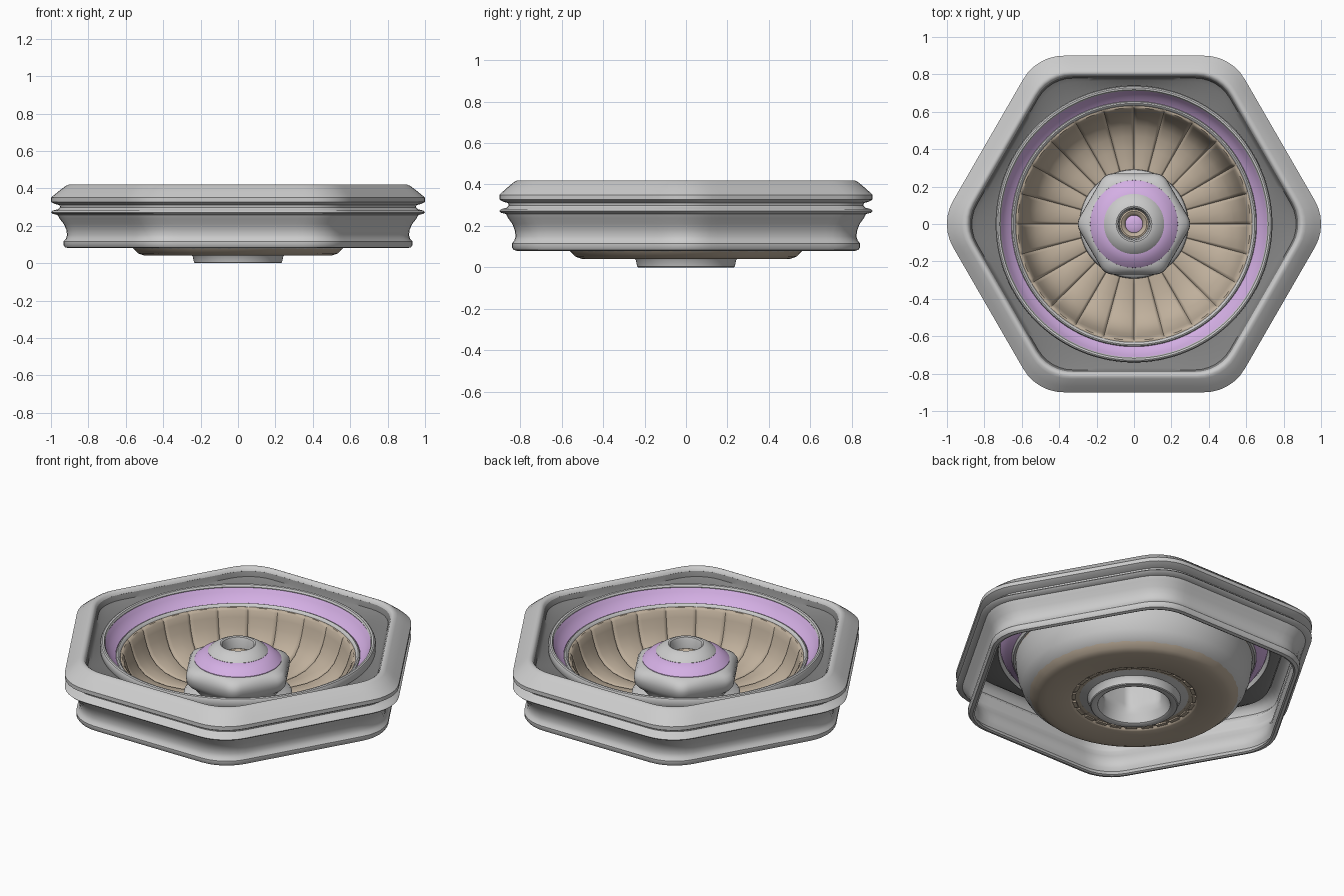
import bpy, bmesh, math
from math import pi, cos, sin, tan, atan, sqrt

PURPLE = ("lilac", (0.66, 0.43, 0.78, 1))
TAN = ("tan", (0.52, 0.43, 0.33, 1))
DARK = ("dark_grey", (0.22, 0.22, 0.22, 1))


def material(spec):
    m = bpy.data.materials.get(spec[0]) or bpy.data.materials.new(spec[0])
    m.diffuse_color = spec[1]
    return m


def hex_radius(th, r=0.278):
    """Polar radius of a rounded hexagon with apothem 1 and corners on +-x."""
    phi = abs((th % (pi / 3)) - pi / 6)
    if phi <= atan((1 - r) * tan(pi / 6)):
        return 1 / cos(phi)
    d, psi = (1 - r) / cos(pi / 6), pi / 6 - phi
    return d * cos(psi) + sqrt(r * r - (d * sin(psi)) ** 2)


def sweep(name, rows, color=None, closed=True, angles=None, grooves=None, sharp=35):
    """Turn rows (radius, z, roundness[, groove]) around z; roundness 0 = hexagon, 1 = circle."""
    angles = angles or [2 * pi * i / 144 for i in range(144)]
    grooves = grooves or [0] * len(angles)
    bm = bmesh.new()
    rings = []
    for row in rows:
        a, z, t = row[:3]
        g = row[3] if len(row) > 3 else 0
        ring = []
        for th, depth in zip(angles, grooves):
            rad = a * (t + (1 - t) * hex_radius(th)) + depth * g * 0.6
            ring.append(bm.verts.new((rad * cos(th), rad * sin(th), z - depth * g)))
        rings.append(ring)
    n = len(angles)
    pairs = list(zip(rings, rings[1:]))
    if closed:
        pairs.append((rings[-1], rings[0]))
    for p, q in pairs:
        for i in range(n):
            j = (i + 1) % n
            bm.faces.new((p[i], p[j], q[j], q[i]))
    if not closed:
        bm.faces.new(rings[0])
        bm.faces.new(rings[-1])
    bmesh.ops.recalc_face_normals(bm, faces=bm.faces[:])
    mesh = bpy.data.meshes.new(name)
    bm.to_mesh(mesh)
    bm.free()
    for f in mesh.polygons:
        f.use_smooth = True
    mesh.set_sharp_from_angle(angle=math.radians(sharp))
    ob = bpy.data.objects.new(name, mesh)
    bpy.context.collection.objects.link(ob)
    if color:
        mesh.materials.append(material(color))
    return ob


def lathe(name, pts, color=None, closed=True, **kw):
    return sweep(name, [(p[0], p[1], 1) + tuple(p[2:]) for p in pts], color, closed, **kw)


# Hexagonal frame: thin grooved wall, hollow underneath
outer = [(.815, .08), (.832, .085), (.84, .098), (.84, .115), (.828, .13), (.822, .15),
         (.826, .18), (.838, .21), (.858, .238), (.868, .258), (.892, .264), (.90, .272),
         (.892, .281), (.866, .288), (.856, .298), (.858, .310), (.884, .318), (.90, .328),
         (.90, .35), (.868, .38), (.828, .413), (.815, .42), (.805, .42), (.796, .414), (.79, .40)]
inner = [(.80, .392), (.82, .39), (.85, .365), (.86, .34), (.84, .315), (.838, .295),
         (.848, .27), (.845, .25), (.822, .21), (.81, .18), (.806, .15), (.81, .13),
         (.82, .112), (.812, .095), (.805, .085)]
sweep("hex_frame", [(a, z, 0) for a, z in outer + inner])

# Dark tray from the frame's top edge to the round opening
sweep("dark_tray", [(.798, .41, 0), (.788, .395, 0), (.78, .372, 0), (.768, .36, .15), (.73, .345, 1),
                    (.73, .333, 1), (.77, .345, .15), (.792, .362, 0), (.805, .39, 0)], DARK)

# Round lip, coloured sloping band and inner bead
lathe("outer_lip", [(.728, .33), (.739, .345), (.740, .38), (.735, .391), (.728, .395),
                    (.718, .393), (.712, .382), (.718, .36)])
lathe("coloured_band", [(.718, .386), (.70, .358), (.682, .332), (.656, .312),
                        (.656, .298), (.69, .315), (.712, .345), (.722, .37)], PURPLE)
lathe("inner_bead", [(.656, .306), (.652, .314), (.645, .317), (.638, .313), (.632, .302),
                     (.634, .285), (.648, .285)])

# Bowl of 24 slats separated by grooves
angles, grooves = [], []
for i in range(24):
    for f, d in ((0, 1), (.05, .35), (.12, .05), (.5, 0), (.88, .05), (.95, .35)):
        angles.append(2 * pi * (i + f) / 24)
        grooves.append(d)
lathe("slatted_bowl", [(.26, .063, .008), (.32, .064, .01), (.40, .069, .012), (.47, .085, .012),
                       (.525, .115, .012), (.562, .155, .012), (.586, .205, .012), (.602, .255, .012),
                       (.612, .29, .01), (.622, .302, .006), (.636, .302), (.636, .28),
                       (.615, .20), (.592, .13), (.572, .09), (.553, .072),
                       (.535, .053), (.505, .042), (.47, .04), (.345, .04), (.335, .045),
                       (.33, .055), (.26, .055)],
      TAN, angles=angles, grooves=grooves, sharp=50)

# Grey shell around the outside of the bowl
lathe("bowl_shell", [(.636, .29), (.634, .25), (.624, .19), (.602, .13), (.578, .092), (.555, .075),
                     (.55, .085), (.58, .13), (.605, .20), (.62, .27), (.625, .29)])

# Slat ends around the underside opening
for i in range(24):
    t = 2 * pi * (i + .5) / 24
    bm = bmesh.new()
    bmesh.ops.create_cube(bm, size=1)
    bmesh.ops.scale(bm, vec=(.02, .06, .01), verts=bm.verts)
    me = bpy.data.meshes.new("slat_end")
    bm.to_mesh(me)
    bm.free()
    me.materials.append(material(TAN))
    ob = bpy.data.objects.new("slat_end", me)
    ob.location = (.322 * cos(t), .322 * sin(t), .052)
    ob.rotation_euler = (0, 0, t)
    bpy.context.collection.objects.link(ob)

# Central nut, undercut above a round flange, with a hollow foot below
sweep("hub_nut", [(.225, .288, 1), (.24, .284, .7), (.258, .268, .2), (.268, .245, 0), (.27, .225, 0),
                  (.266, .195, 0), (.252, .17, .2), (.235, .15, .6), (.232, .13, 1), (.25, .115, 1),
                  (.28, .105, 1), (.29, .092, 1), (.292, .055, 1), (.25, .045, 1), (.242, .035, 1),
                  (.235, .004, 1), (.23, 0, 1), (.205, 0, 1), (.195, .006, 1), (.18, .05, 1),
                  (.168, .08, .8), (.16, .11, 0), (.16, .22, 0), (.15, .27, 1), (.16, .288, 1)])

# Coloured cone, knob with a recess, and the centre pin
lathe("coloured_cone", [(.235, .275), (.234, .289), (.205, .316), (.158, .338), (.14, .338),
                        (.14, .275)], PURPLE)
lathe("hub_knob", [(.16, .325), (.161, .338), (.148, .352), (.125, .367), (.105, .377), (.095, .379),
                   (.087, .375), (.082, .36), (.076, .31), (.076, .285), (.145, .285)])
lathe("recess_ring", [(.08, .285), (.08, .312), (.068, .316), (.055, .31), (.045, .295), (.045, .28)], TAN)
lathe("centre_pin", [(.03, .25), (.048, .265), (.05, .295), (.04, .302), (.012, .305)], PURPLE, closed=False)
lathe("hub_ceiling", [(.15, .284), (.15, .276), (.03, .276), (.03, .284)])
